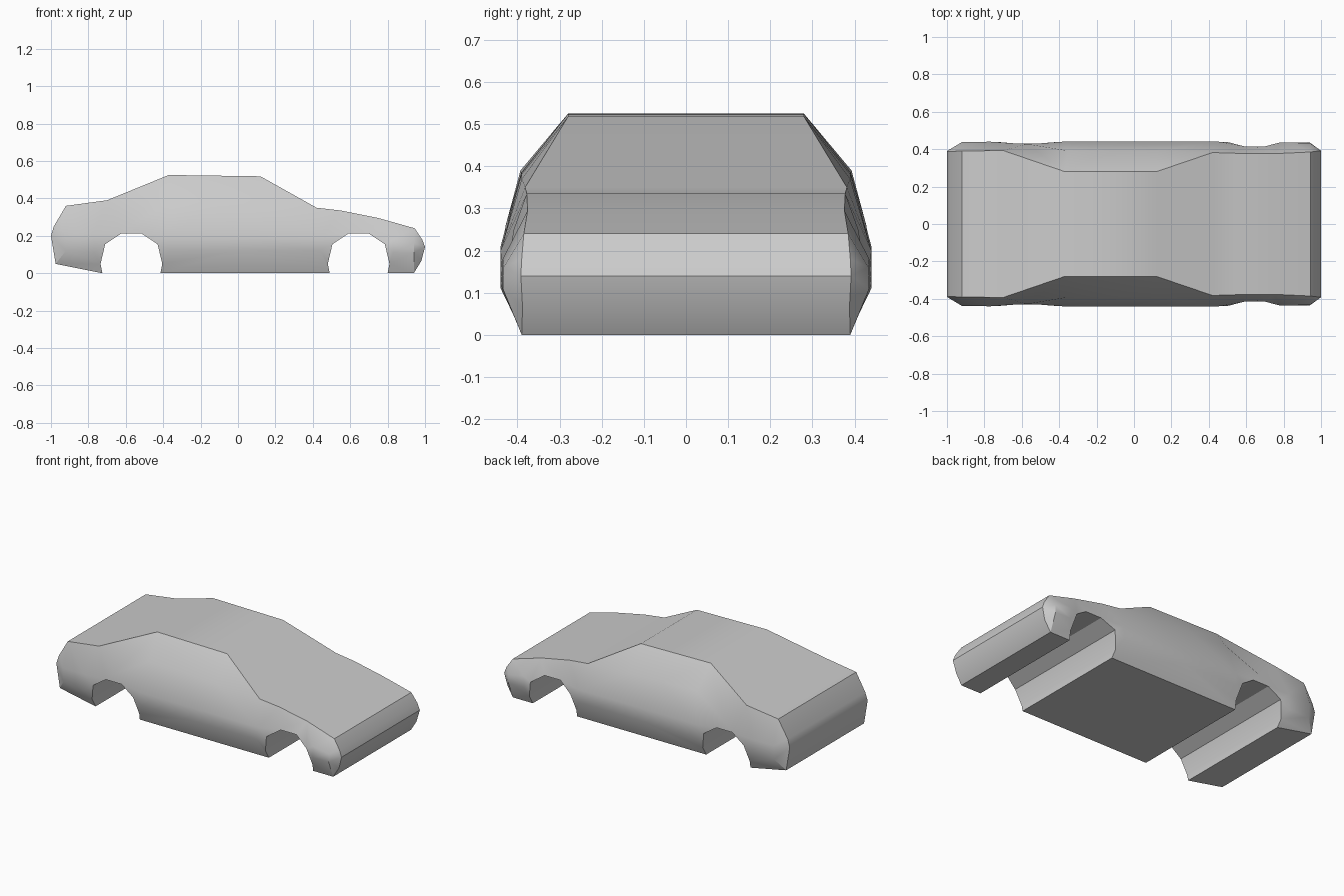
import bpy, math
from mathutils import Vector
from mathutils.geometry import delaunay_2d_cdt

if "Cube" in bpy.data.objects:
    bpy.data.objects.remove(bpy.data.objects["Cube"])


def arch(cx):
    # wheel arch edge, rear to front: x, z, half width
    w = 0.43 if cx < 0 else 0.415
    return [(cx - .155, 0, .39), (cx - .165, .05, .411), (cx - .14, .155, .437),
            (cx - .055, .212, w), (cx + .055, .212, w), (cx + .14, .155, .437),
            (cx + .165, .05, .411), (cx + .155, 0, .39)]


# side outline: x, z, half width (underside, nose, bonnet, cabin, tail)
rim = [(-.975, .05, .39)] + arch(-.57) + arch(.645) + [
    (.94, 0, .39), (.98, .065, .388), (1, .14, .392), (.985, .18, .39), (.945, .24, .385),
    (.75, .295, .376), (.55, .335, .378), (.42, .35, .382),
    (.12, .518, .28), (-.37, .525, .28),
    (-.7, .39, .393), (-.92, .36, .39), (-.985, .25, .388), (-1, .2, .39)]

# bulge of the side panel: belt line, sill line, window line
bulge = [(-.92, .21, .438), (-.92, .12, .432), (-.77, .21, .44), (-.77, .11, .44),
         (-.57, .26, .428), (-.38, .2, .44), (-.37, .12, .44), (0, .2, .44), (0, .12, .44),
         (.45, .2, .44), (.44, .12, .44), (.645, .25, .409), (.83, .18, .435),
         (.83, .11, .437), (.94, .16, .433), (.94, .11, .435),
         (-.35, .385, .391), (-.1, .38, .391), (.12, .37, .39)]

n = len(rim)
pts = rim + bulge
flat = [Vector((p[0], p[1])) for p in pts]
edges = [(i, (i + 1) % n) for i in range(n)]
edges += [(n + 5, n + 7), (n + 7, n + 9), (n + 6, n + 8), (n + 8, n + 10)]
co, _, tris, orig, _, _ = delaunay_2d_cdt(flat, edges, [], 1, 1e-5)
back = [o[0] for o in orig]

# both side panels, joined by strips across the car
m = len(pts)
verts = [(x, -y, z) for x, z, y in pts] + [(x, y, z) for x, z, y in pts]
faces = []
for t in tris:
    f = [back[i] for i in t]
    faces += [f, [i + m for i in reversed(f)]]
for i in range(n):
    j = (i + 1) % n
    faces.append((j, i, i + m, j + m))

mesh = bpy.data.meshes.new("car_body")
mesh.from_pydata(verts, [], faces)
mesh.validate()
body = bpy.data.objects.new("car_body", mesh)
bpy.context.collection.objects.link(body)
bpy.context.view_layer.objects.active = body
body.select_set(True)
bpy.ops.object.mode_set(mode='EDIT')
bpy.ops.mesh.select_all(action='SELECT')
bpy.ops.mesh.normals_make_consistent(inside=False)
bpy.ops.object.mode_set(mode='OBJECT')
bpy.ops.object.shade_smooth_by_angle(angle=math.radians(32))
